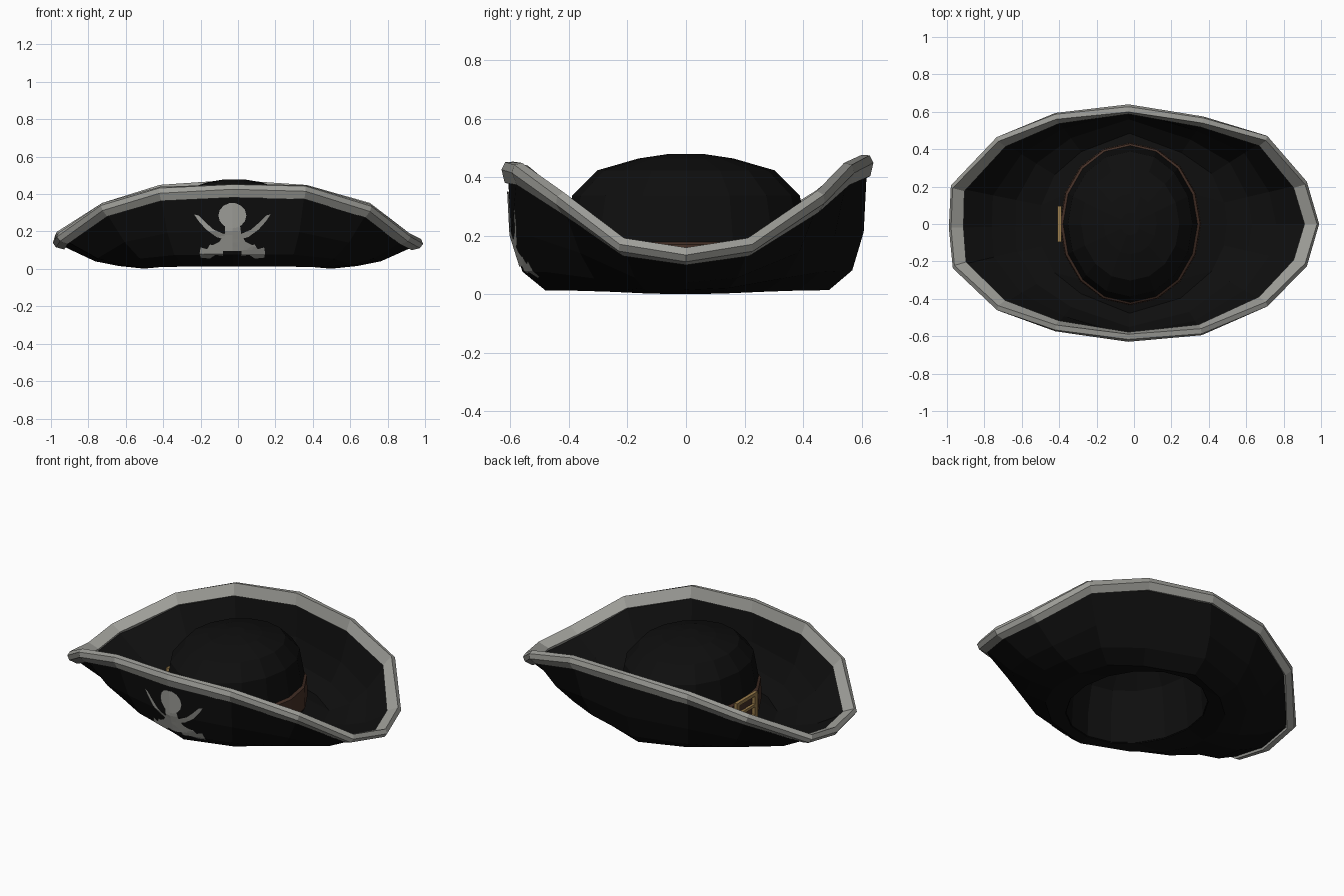
import bpy, bmesh, math
from mathutils import Vector
from mathutils.bvhtree import BVHTree

if "Cube" in bpy.data.objects:
    bpy.data.objects.remove(bpy.data.objects["Cube"])


def mat(name, col):
    m = bpy.data.materials.new(name)
    m.diffuse_color = (*col, 1)
    m.use_nodes = True
    m.node_tree.nodes["Principled BSDF"].inputs["Base Color"].default_value = m.diffuse_color
    return m


BLACK = mat("black felt", (0.0045, 0.0045, 0.0045))
GREY = mat("grey trim", (0.34, 0.34, 0.315))
BROWN = mat("brown leather", (0.06, 0.03, 0.02))
GOLD = mat("gold", (0.32, 0.2, 0.07))


def make(name, bm, m, thick=0):
    bmesh.ops.recalc_face_normals(bm, faces=bm.faces)
    me = bpy.data.meshes.new(name)
    bm.to_mesh(me)
    me.materials.append(m)
    ob = bpy.data.objects.new(name, me)
    bpy.context.collection.objects.link(ob)
    if thick:
        s = ob.modifiers.new("thickness", 'SOLIDIFY')
        s.thickness, s.offset = thick, 0
    return ob


def loft(rings, closed=False, cap=False):
    """Skin a list of equal-length closed rings."""
    bm = bmesh.new()
    vs = [[bm.verts.new(p) for p in r] for r in rings]
    n = len(vs[0])
    pairs = list(zip(vs, vs[1:])) + ([(vs[-1], vs[0])] if closed else [])
    for a, b in pairs:
        for i in range(n):
            j = (i + 1) % n
            bm.faces.new((a[i], a[j], b[j], b[i]))
    if cap:
        bm.faces.new(vs[-1])
    return bm


def lerp(a, b, t):
    return a + (b - a) * t


N = 16
# Rim of the turned-up brim, counter-clockwise from the right tip
RIM = [(0.985, 0, .145), (.92, .22, .18), (.71, .46, .345), (.37, .555, .445),
       (-.03, .615, .475), (-.42, .575, .445), (-.73, .455, .345), (-.975, .20, .185),
       (-.985, -.02, .15), (-.965, -.23, .18), (-.73, -.45, .345), (-.42, -.555, .435),
       (-.03, -.605, .452), (.36, -.575, .445), (.71, -.43, .34), (.92, -.22, .18)]
RIM = [Vector(p) for p in RIM]


def ellipse(rx, ry, z, cx=-0.02):
    return [Vector((cx + rx * math.cos(2 * math.pi * i / N),
                    ry * math.sin(2 * math.pi * i / N), z)) for i in range(N)]


def brim_ring(f_front, f_side, z0, z_gain):
    out = []
    for p in RIM:
        f = lerp(f_front, f_side, abs(p.x))
        out.append(Vector((p.x * f, p.y * f, z0 + max(0, p.z - .15) * z_gain)))
    return out


# Brim
fold = brim_ring(.80, .50, .006, .04)
low = brim_ring(.925, .64, .02, .2)
mid = brim_ring(.985, .77, .045, .52)
edge = [p - (p - c).normalized() * .02 for p, c in zip(RIM, mid)]
brim_bm = loft([ellipse(.365, .42, .03), fold, low, mid, edge])
bmesh.ops.recalc_face_normals(brim_bm, faces=brim_bm.faces)
tree = BVHTree.FromBMesh(brim_bm)
make("brim", brim_bm, BLACK, .01)

# Grey trim wrapped round the brim edge
SECTION = [(-.07, .018), (-.025, .026), (0, .012), (0, -.016), (-.07, -.024)]
trim = [[] for _ in SECTION]
for i, p in enumerate(RIM):
    d = (p - mid[i]).normalized()
    n = (RIM[(i + 1) % N] - RIM[i - 1]).cross(d).normalized()
    for ring, (u, v) in zip(trim, SECTION):
        ring.append(p + d * u + n * v)
make("brim_trim", loft(trim, closed=True), GREY)

# Domed crown, open underneath
make("crown", loft([ellipse(.365, .42, .03), ellipse(.355, .415, .18),
                    ellipse(.33, .385, .335), ellipse(.26, .30, .42),
                    ellipse(.14, .16, .46), ellipse(.05, .06, .475)], cap=True), BLACK, .008)

# Leather hat band
make("hat_band", loft([ellipse(.368, .424, .035), ellipse(.378, .434, .05),
                       ellipse(.374, .43, .17), ellipse(.358, .416, .18)]), BROWN)


# Gold buckle on the left of the band
def box(bm, c, s):
    r = bmesh.ops.create_cube(bm, size=1)
    for v in r["verts"]:
        v.co = Vector(c) + Vector(a * b for a, b in zip(v.co, s))


bm = bmesh.new()
for s in (-1, 1):
    box(bm, (-.398, s * .085, .12), (.02, .025, .15))
    box(bm, (-.398, 0, .12 + s * .065), (.02, .17, .02))
box(bm, (-.4, 0, .12), (.016, .17, .016))
make("buckle", bm, GOLD)

# Painted skull-and-sabres emblem, draped on the front of the brim
CX = -.03
head = [(CX + .075 * math.cos(a), .285 + .068 * math.sin(a))
        for a in (2 * math.pi * k / 14 for k in range(14))]
body = [(-.04, .24), (.04, .24), (.04, .19), (.07, .145), (.11, .125),
        (.06, .095), (-.06, .095), (-.11, .125), (-.07, .145), (-.04, .19)]
bone = [(.05, .12), (.12, .13), (.135, .105), (.17, .115), (.175, .085), (.17, .06),
        (.135, .075), (.12, .055), (.09, .075), (.05, .07)]
sabre = [(.03, .155), (.085, .17), (.14, .21), (.18, .255), (.205, .292),
         (.18, .285), (.14, .245), (.10, .21), (.03, .18)]
shapes = [head, [(CX + x, z) for x, z in body]]
for s in (-1, 1):
    shapes += [[(CX + s * x, z) for x, z in sh] for sh in (bone, sabre)]
bm = bmesh.new()
for sh in shapes:
    bm.faces.new([bm.verts.new((x, 0, z)) for x, z in sh])
bmesh.ops.triangulate(bm, faces=bm.faces[:])
cuts = [((CX + k * .04, 0, 0), (1, 0, 0)) for k in range(-6, 7)]
cuts += [((0, 0, .04 + k * .02), (0, 0, 1)) for k in range(17)]
for co, no in cuts:
    bmesh.ops.bisect_plane(bm, geom=bm.verts[:] + bm.edges[:] + bm.faces[:],
                           plane_co=co, plane_no=no)
for v in bm.verts:
    hit = tree.ray_cast(Vector((v.co.x, -2, v.co.z)), Vector((0, 1, 0)))[0]
    v.co.y = (hit.y if hit else -.55) - .011
make("emblem", bm, GREY)
